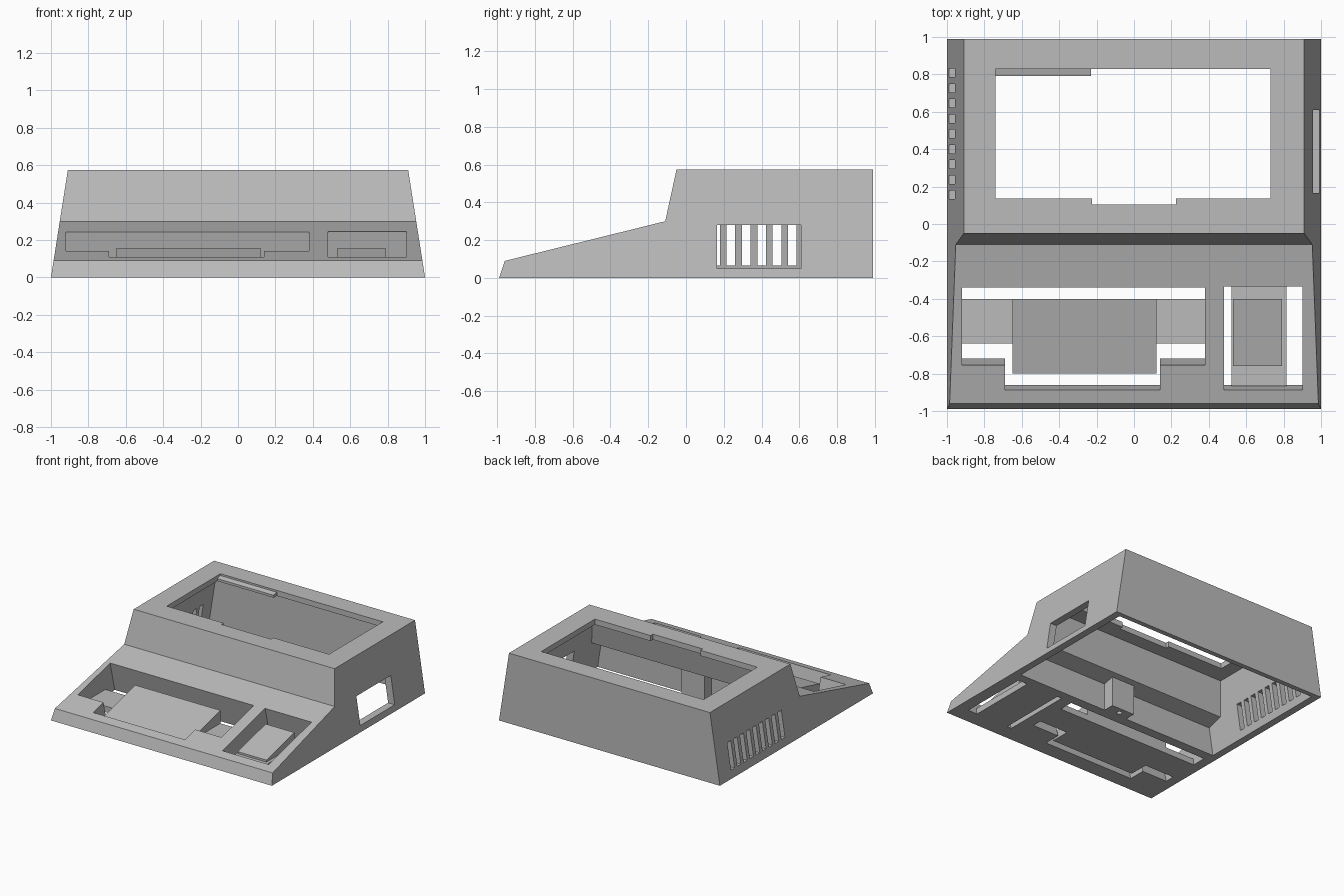
import bpy
import bmesh

cube = bpy.data.objects.get("Cube")
if cube:
    bpy.data.objects.remove(cube)

grey = bpy.data.materials.new("plain grey")
grey.use_nodes = True
COLOR = (0.5, 0.5, 0.5, 1)
grey.diffuse_color = COLOR
grey.node_tree.nodes["Principled BSDF"].inputs["Base Color"].default_value = COLOR

TAPER = 0.157   # side walls lean in by this much per unit of height
LEAN = 0.247    # keyboard wells are cut square to the sloping deck


def prism(name, profile, x0, x1, taper=0):
    """Extrude a (y, z) profile from x0 to x1, leaning the ends inward."""
    bm = bmesh.new()
    ends = []
    for x, lean in ((x0, taper), (x1, -taper)):
        ends.append([bm.verts.new((x + lean * z, y, z)) for y, z in profile])
    bm.faces.new(ends[0])
    bm.faces.new(ends[1])
    for i in range(len(profile)):
        j = (i + 1) % len(profile)
        bm.faces.new((ends[0][i], ends[0][j], ends[1][j], ends[1][i]))
    bmesh.ops.recalc_face_normals(bm, faces=bm.faces)
    mesh = bpy.data.meshes.new(name)
    bm.to_mesh(mesh)
    bm.free()
    mesh.materials.append(grey)
    obj = bpy.data.objects.new(name, mesh)
    bpy.context.collection.objects.link(obj)
    return obj


def box(name, x0, x1, y0, y1, z0, z1):
    return prism(name, [(y0, z0), (y1, z0), (y1, z1), (y0, z1)], x0, x1)


def well(x0, x1, y0, y1):
    """Leaning cutter whose footprint at z = 0 spans y0 to y1."""
    low, high = -0.1, 0.4
    return prism("well_cutter", [(y0 - LEAN * low, low), (y1 - LEAN * low, low),
                                 (y1 - LEAN * high, high), (y0 - LEAN * high, high)], x0, x1)


def cut(target, cutter):
    cutter.hide_render = True
    mod = target.modifiers.new("cut", "BOOLEAN")
    mod.operation = "DIFFERENCE"
    mod.solver = "EXACT"
    mod.object = cutter
    bpy.context.view_layer.objects.active = target
    bpy.ops.object.modifier_apply(modifier=mod.name)
    bpy.data.objects.remove(cutter)


# Case shell: wedge-shaped deck in front, tall housing behind
case = prism("case_shell", [(-0.99, 0), (0.99, 0), (0.99, 0.575), (-0.05, 0.575),
                            (-0.11, 0.3), (-0.96, 0.09)], -1, 1, TAPER)

# Hollow housing, open underneath
cut(case, prism("cavity_cutter", [(-0.2, -0.05), (0.95, -0.05), (0.95, 0.53), (-0.01, 0.53),
                                  (-0.065, 0.258), (-0.2, 0.225)], -0.94, 0.94, TAPER))

# Screen opening with a notch in its front edge
cut(case, box("screen_cutter", -0.74, 0.73, 0.135, 0.83, 0.45, 0.7))
cut(case, box("notch_cutter", -0.225, 0.225, 0.105, 0.2, 0.45, 0.7))

# Keyboard well with its front extension, and the keypad well
cut(case, well(-0.92, 0.38, -0.72, -0.28))
cut(case, well(-0.69, 0.14, -0.86, -0.6))
cut(case, well(0.48, 0.9, -0.86, -0.275))

# Side window on one wall, row of vents on the other
cut(case, box("window_cutter", 0.8, 1.1, 0.165, 0.61, 0.05, 0.28))
for i in range(9):
    y = 0.156 + 0.0815 * i
    cut(case, box("vent_cutter", -1.1, -0.8, y - 0.023, y + 0.023, 0.065, 0.28))

# Keyboard: flat tray with a sloping block
box("keyboard_tray", -0.92, 0.38, -0.64, -0.4, 0, 0.05)
prism("keyboard_block", [(-0.8, 0), (-0.4, 0), (-0.4, 0.157), (-0.8, 0.058)], -0.65, 0.12)

# Keypad: flat tray with a sloping block
box("keypad_tray", 0.52, 0.815, -0.865, -0.275, 0, 0.05)
prism("keypad_block", [(-0.76, 0), (-0.4, 0), (-0.4, 0.155), (-0.76, 0.066)], 0.53, 0.79)

# Ledge inside the rear edge of the screen opening
prism("screen_ledge", [(0.79, 0.53), (0.83, 0.53), (0.83, 0.56), (0.79, 0.55)], -0.74, -0.23)

# Screw post under the deck
post = box("screw_post", -0.09, 0.12, -0.2, -0.11, 0, 0.25)
bpy.ops.mesh.primitive_cylinder_add(vertices=16, radius=0.02, depth=0.2, location=(0.01, -0.16, 0))
cut(post, bpy.context.object)
